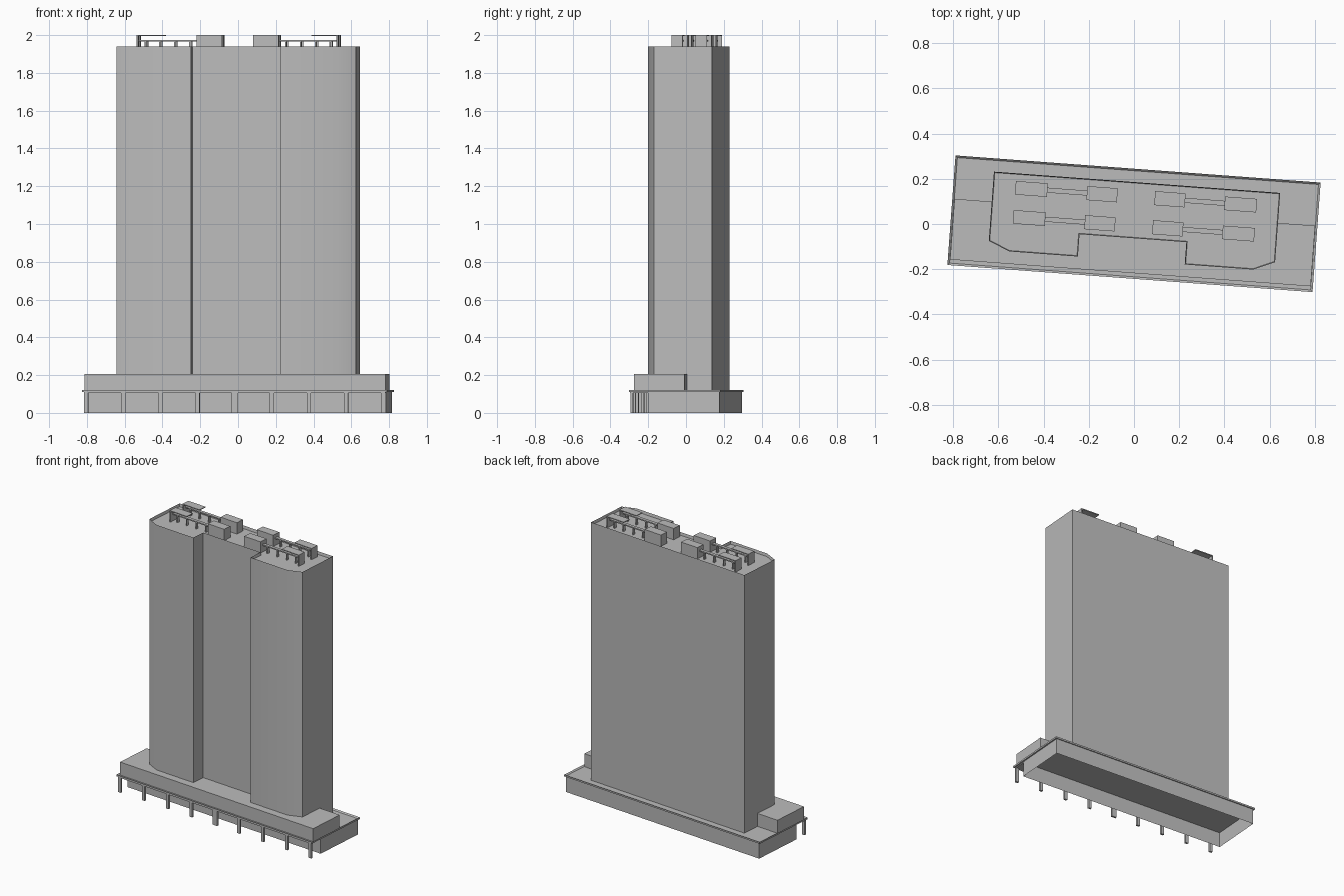
import bpy, bmesh, math
from mathutils import Vector

cube = bpy.data.objects.get("Cube")
if cube:
    bpy.data.objects.remove(cube, do_unlink=True)

TURN = math.radians(-4.25)  # the whole block is slightly turned on its plot

concrete = bpy.data.materials.new("concrete grey")
concrete.use_nodes = True
GREY = (0.5, 0.5, 0.5, 1)
concrete.diffuse_color = GREY
concrete.node_tree.nodes["Principled BSDF"].inputs["Base Color"].default_value = GREY


def prism(name, outline, z0, z1, rim=0, sink=0, open_end="top"):
    """Extrude an outline; optionally sink one end inside a thin rim."""
    bm = bmesh.new()
    base = bm.faces.new([bm.verts.new((x, y, z0)) for x, y in outline])
    new = bmesh.ops.extrude_face_region(bm, geom=[base], use_keep_orig=True)["geom"]
    top_verts = [g for g in new if isinstance(g, bmesh.types.BMVert)]
    bmesh.ops.translate(bm, verts=top_verts, vec=(0, 0, z1 - z0))
    bmesh.ops.recalc_face_normals(bm, faces=bm.faces)
    if rim:
        sign = 1 if open_end == "top" else -1
        end = [f for f in bm.faces if f.normal.z * sign > 0.9]
        bmesh.ops.inset_region(bm, faces=end, thickness=rim, use_even_offset=True)
        bmesh.ops.translate(bm, verts=list({v for f in end for v in f.verts}),
                            vec=Vector((0, 0, -sink * sign)))
    mesh = bpy.data.meshes.new(name)
    bm.to_mesh(mesh)
    bm.free()
    mesh.materials.append(concrete)
    ob = bpy.data.objects.new(name, mesh)
    ob.rotation_euler.z = TURN
    bpy.context.collection.objects.link(ob)
    return ob


def box(name, x0, x1, y0, y1, z0, z1, **rim):
    x0, x1 = sorted((x0, x1))
    return prism(name, [(x0, y0), (x1, y0), (x1, y1), (x0, y1)], z0, z1, **rim)


# Ground floor hall, hollow and open underneath
box("ground_hall", -0.8, 0.8, -0.141, 0.237, 0, 0.107, rim=0.005, sink=0.104, open_end="bottom")

# Canopy slab with a low kerb around the terrace
box("canopy_beam", -0.8, 0.8, -0.237, 0.237, 0.104, 0.111)
box("terrace_slab", -0.81, 0.81, -0.242, 0.244, 0.11, 0.122, rim=0.009, sink=0.009)

# Front colonnade, with a wider middle column
for i in range(9):
    half = 0.018 if i == 4 else 0.011
    x = -0.789 + i * 0.1972
    box(f"column_{i + 1}", x - half, x + half, -0.236, -0.222, 0, 0.107)

# Upper podium wrapped around the front of the tower
box("upper_podium", -0.8, 0.8, -0.217, 0.052, 0.112, 0.205)

# Tower with two front wings, chamfered corners and a thin parapet
half = [(0.237, -0.063), (0.237, -0.162), (0.541, -0.162), (0.635, -0.122), (0.635, 0.185)]
outline = half + [(-x, y) for x, y in reversed(half)]
tower = prism("tower", outline, 0.112, 1.94, rim=0.004, sink=0.02)
bpy.ops.object.select_all(action="DESELECT")
tower.select_set(True)
bpy.context.view_layer.objects.active = tower
bpy.ops.object.shade_smooth_by_angle(angle=math.radians(30))

# Rooftop plant: four housings, each with a duct on legs and an end shelter
ROOF = 1.92
for side, sx in (("left", 1), ("right", -1)):
    for row, y in (("front", -0.008), ("back", 0.121)):
        tag = f"{row}_{side}"
        box(f"plant_housing_{tag}", sx * 0.083, sx * 0.218, y - 0.031, y + 0.031, ROOF, 2)
        box(f"duct_{tag}", sx * 0.218, sx * 0.53, y - 0.011, y + 0.011, 1.967, 1.975)
        box(f"shelter_roof_{tag}", sx * 0.393, sx * 0.535, y - 0.03, y + 0.03, 1.994, 2)
        box(f"shelter_wall_{tag}", sx * 0.527, sx * 0.535, y - 0.03, y + 0.03, ROOF, 1.995)
        for n, x in enumerate((0.255, 0.335, 0.415, 0.49)):
            box(f"duct_leg_{tag}_{n + 1}", sx * (x - 0.004), sx * (x + 0.004),
                y - 0.009, y + 0.009, ROOF, 1.968)
